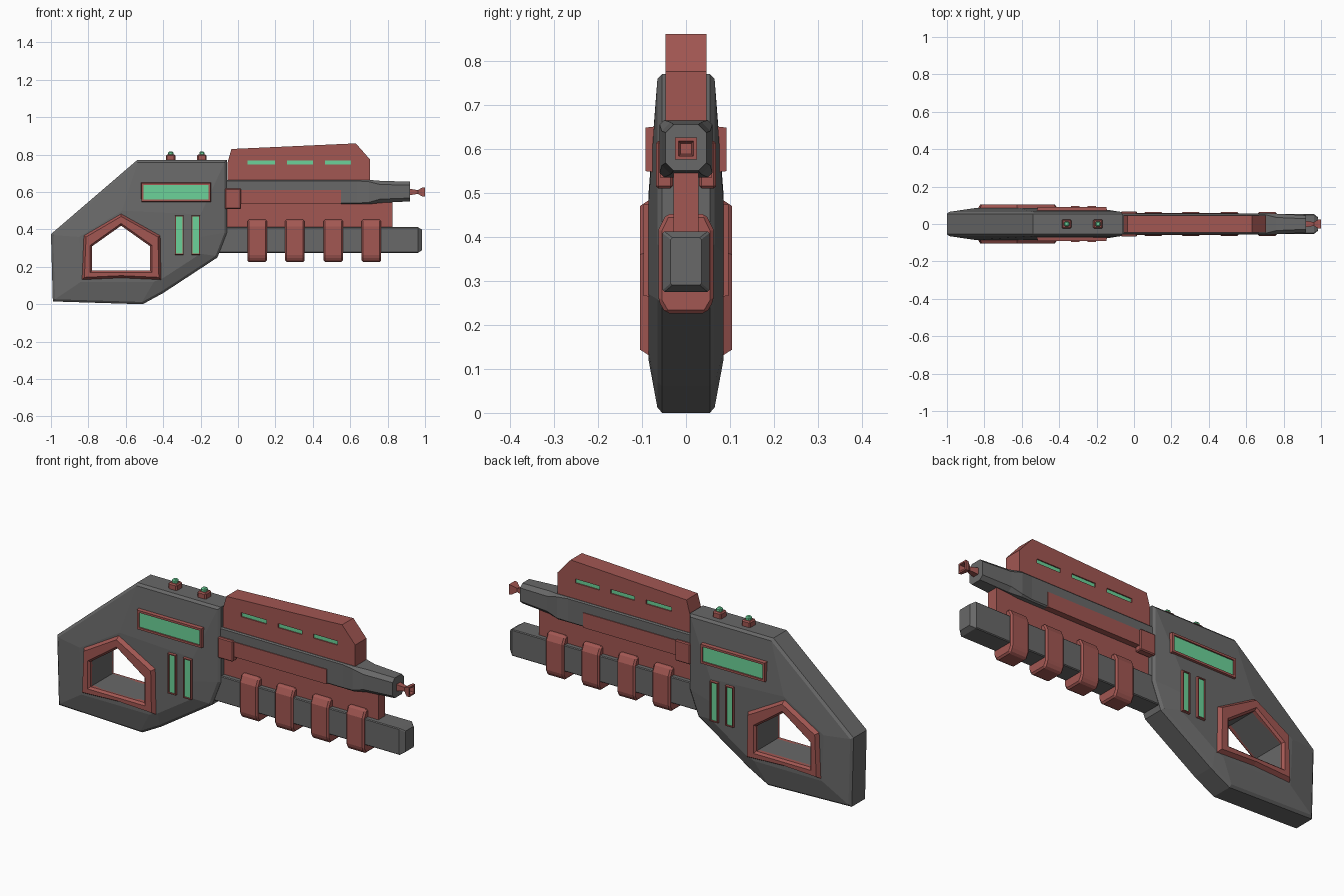
import bpy, bmesh
from mathutils import Vector

if "Cube" in bpy.data.objects:
    bpy.data.objects.remove(bpy.data.objects["Cube"], do_unlink=True)


def material(name, rgb):
    m = bpy.data.materials.new(name)
    m.use_nodes = True
    m.diffuse_color = (*rgb, 1)
    m.node_tree.nodes["Principled BSDF"].inputs["Base Color"].default_value = (*rgb, 1)
    return m


GREY = material("dark grey", (0.14, 0.14, 0.14))
RED = material("dull red", (0.36, 0.095, 0.085))
GREEN = material("light green", (0.15, 0.65, 0.32))


def loft(name, rings, mat, caps=True, wrap=False, mirror=False):
    """Join rings of equal length with quads; cap the ends or wrap around."""
    bm = bmesh.new()
    vs = [[bm.verts.new(p) for p in r] for r in rings]
    n = len(vs[0])
    pairs = list(zip(vs, vs[1:])) + ([(vs[-1], vs[0])] if wrap else [])
    for a, b in pairs:
        for i in range(n):
            j = (i + 1) % n
            bm.faces.new((a[i], a[j], b[j], b[i]))
    if caps and not wrap:
        bm.faces.new(vs[0])
        bm.faces.new(vs[-1])
    bmesh.ops.recalc_face_normals(bm, faces=bm.faces)
    me = bpy.data.meshes.new(name)
    bm.to_mesh(me)
    bm.free()
    me.materials.append(mat)
    ob = bpy.data.objects.new(name, me)
    bpy.context.collection.objects.link(ob)
    if mirror:
        mod = ob.modifiers.new("mirror", "MIRROR")
        mod.use_axis = (False, True, False)
    return ob


def at_y(poly, y):
    return [(x, y, z) for x, z in poly]


def inset(poly, d):
    """Move every edge of a clockwise x-z outline inwards by d."""
    out = []
    for i, p in enumerate(poly):
        p = Vector(p)
        a = (p - Vector(poly[i - 1])).normalized()
        b = (Vector(poly[(i + 1) % len(poly)]) - p).normalized()
        na, nb = Vector((a.y, -a.x)), Vector((b.y, -b.x))
        out.append(tuple(p + (na + nb) * d / (1 + na.dot(nb))))
    return out


def rect(x0, x1, z0, z1):
    return [(x0, z0), (x0, z1), (x1, z1), (x1, z0)]


def box(name, x0, x1, y0, y1, z0, z1, mat, mirror=False, bevel=0):
    r = rect(x0, x1, z0, z1)
    ob = loft(name, [at_y(r, y0), at_y(r, y1)], mat, mirror=mirror)
    if bevel:
        add_bevel(ob, bevel)
    return ob


def add_bevel(ob, width):
    mod = ob.modifiers.new("bevel", "BEVEL")
    mod.width, mod.segments = width, 1
    mod.limit_method = "ANGLE"


def section(x, w, z0, z1, c):
    """Chamfered rectangle across the x axis."""
    return [(x, -w, z0 + c), (x, -w, z1 - c), (x, -w + c, z1), (x, w - c, z1),
            (x, w, z1 - c), (x, w, z0 + c), (x, w - c, z0), (x, -w + c, z0)]


# Stock body: bulged shell with a through hole
outer = [(-1, .375), (-.54, .77), (-.06, .77), (-.06, .38),
         (-.11, .25), (-.40, .06), (-.51, .005), (-.99, .015)]
outer = [(x, max(0, z - .005) if z < .01 else z) for x, z in outer]
bulge = [(-.85, .36), (-.62, .50), (-.20, .48), (-.20, .36),
         (-.20, .27), (-.40, .14), (-.45, .12), (-.84, .12)]
hole = [(-.78, .31), (-.625, .42), (-.547, .365), (-.47, .31),
        (-.47, .25), (-.47, .18), (-.60, .18), (-.78, .18)]
half = [(outer, .054), (inset(outer, .012), .065), (bulge, .085), (hole, .085)]
loft("stock_body", [at_y(p, y) for p, y in half]
     + [at_y(p, -y) for p, y in reversed(half)], GREY, wrap=True)

# Raised frame around the hole
grip = [(-.78, .31), (-.625, .42), (-.47, .31), (-.47, .18), (-.625, .18), (-.78, .18)]
edge = [(-.83, .37), (-.625, .49), (-.41, .37), (-.405, .125), (-.625, .135), (-.84, .125)]
loft("grip_frame", [at_y(edge, .075), at_y(inset(edge, .018), .105),
                    at_y(inset(grip, -.01), .105), at_y(grip, .094), at_y(grip, .075)],
     RED, wrap=True, mirror=True)


# Framed lights on the stock sides
def framed_light(name, r, border, y0, y1, y_light):
    loft(name + "_frame", [at_y(r, y0), at_y(inset(r, .004), y1),
                           at_y(inset(r, border), y1), at_y(inset(r, border), y0)],
         RED, wrap=True, mirror=True)
    g = inset(r, border - .001)
    loft(name + "_light", [at_y(g, y_light - .008), at_y(g, y_light)], GREEN, mirror=True)


framed_light("upper_panel", rect(-.52, -.143, .545, .652), .015, .055, .092, .085)
framed_light("rear_vent", rect(-.34, -.288, .262, .477), .009, .065, .097, .090)
framed_light("front_vent", rect(-.252, -.20, .262, .477), .009, .065, .097, .090)

# Buttons on top of the stock
for name, x in (("rear", -.36), ("front", -.193)):
    box(name + "_button_base", x - .025, x + .025, -.025, .025, .76, .80, RED, bevel=.006)
    box(name + "_button_light", x - .014, x + .014, -.014, .014, .79, .817, GREEN, bevel=.006)

# Top rail with recessed lights
rail_side = [(-.055, .655), (-.055, .76), (-.035, .83), (.63, .86), (.705, .775), (.705, .655)]
rail = loft("top_rail", [at_y(rail_side, -.046), at_y(rail_side, .046)], RED)
for i, (x0, x1) in enumerate(((.05, .197), (.263, .40), (.465, .603))):
    for s in (-1, 1):
        cutter = box("slot_cutter", x0, x1, *sorted((s * .036, s * .07)), .747, .768, RED)
        cutter.hide_render = True
        mod = rail.modifiers.new("slot", "BOOLEAN")
        mod.operation, mod.solver, mod.object = "DIFFERENCE", "EXACT", cutter
        bpy.context.view_layer.update()
        cut = rail.evaluated_get(bpy.context.evaluated_depsgraph_get())
        rail.data = bpy.data.meshes.new_from_object(cut)
        rail.modifiers.clear()
        bpy.data.objects.remove(cutter, do_unlink=True)
    box(f"rail_light_{i + 1}", x0, x1, .034, .040, .747, .768, GREEN, mirror=True)

# Upper barrel and flared muzzle
loft("upper_barrel", [section(*s) for s in (
    (-.08, .055, .535, .665, .006), (.64, .055, .535, .665, .006),
    (.70, .060, .535, .665, .010), (.76, .055, .542, .660, .020),
    (.92, .046, .550, .655, .018))], GREY)


def square(x, h):
    return [(x, -h, .6 - h), (x, -h, .6 + h), (x, h, .6 + h), (x, h, .6 - h)]


loft("muzzle", [square(*s) for s in ((.90, .017), (.925, .016), (.962, .010),
                                     (.985, .024), (1, .025), (1, .017), (.975, .012))], RED)

# Side plates along the barrel
box("side_plate", -.07, .55, .03, .059, .535, .612, RED, mirror=True)
box("side_block", -.07, .017, .03, .068, .51, .618, RED, mirror=True, bevel=.005)

# Centre web and lower tube
box("centre_web", -.08, .825, -.028, .028, .40, .545, RED)
loft("lower_tube", [section(*s) for s in (
    (-.13, .053, .275, .412, .004), (.962, .053, .275, .412, .004),
    (.985, .035, .290, .398, .004))], GREY)

# Clamps around the lower tube
clamp = [(-.063, .255), (-.063, .415), (-.045, .452), (.045, .452),
         (.063, .415), (.063, .255), (.046, .226), (-.046, .226)]
for i, x in enumerate((.102, .304, .509, .713)):
    ob = loft(f"clamp_{i + 1}", [[(x + d, y, z) for y, z in clamp] for d in (-.052, .052)], RED)
    add_bevel(ob, .008)
